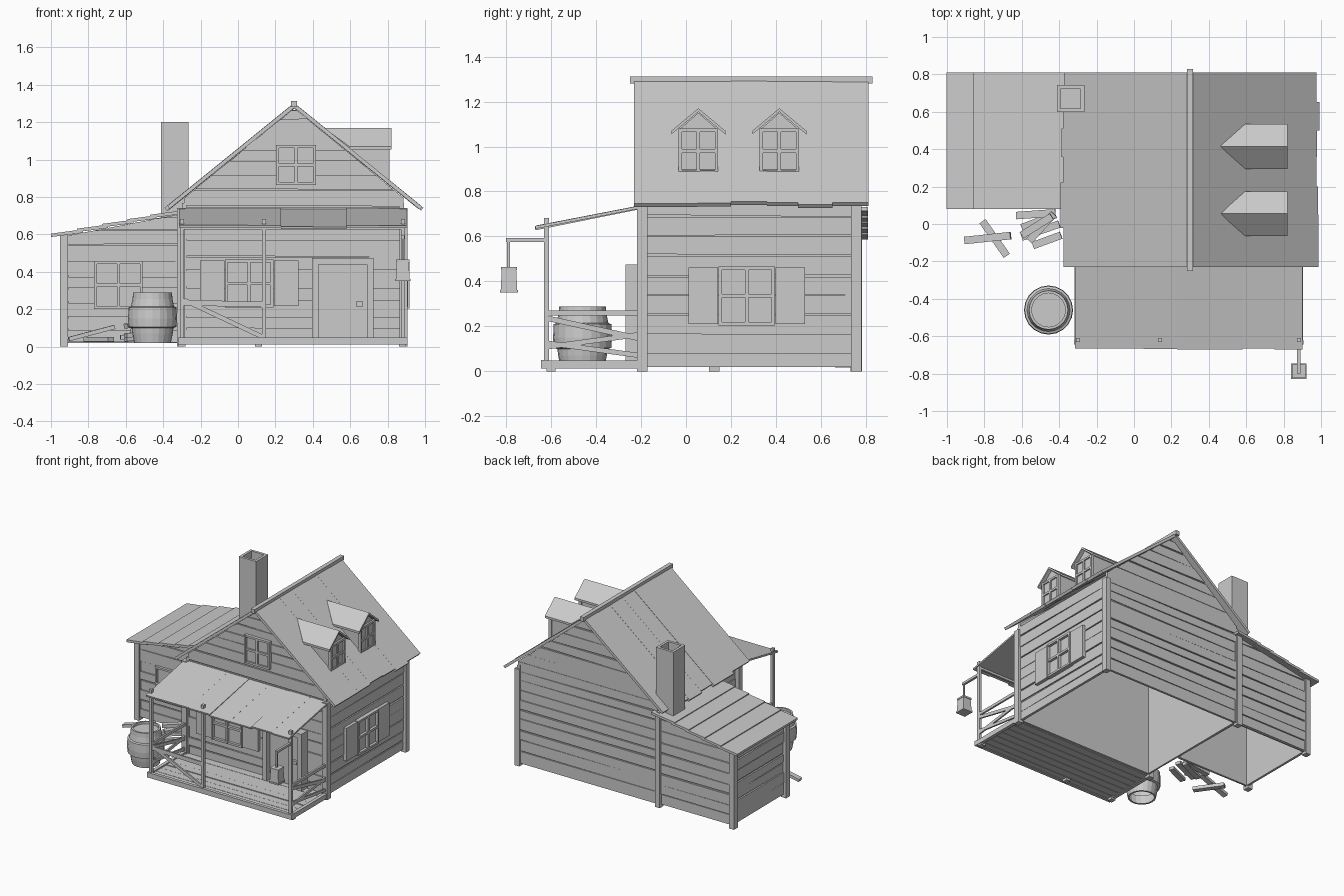
import bpy, bmesh, math, random
from mathutils import Vector as V

if "Cube" in bpy.data.objects:
    bpy.data.objects.remove(bpy.data.objects["Cube"])
random.seed(4)
def rnd(a): return random.uniform(-a, a)

class Part:
    """Collects solids into one named mesh object."""
    def __init__(self, name):
        self.name, self.bm = name, bmesh.new()
    def prism(self, pts, vec):
        a = [self.bm.verts.new(p) for p in pts]
        b = [self.bm.verts.new(V(p) + V(vec)) for p in pts]
        self.bm.faces.new(a)
        self.bm.faces.new(b[::-1])
        for i in range(len(a)):
            j = (i + 1) % len(a)
            self.bm.faces.new((a[i], b[i], b[j], a[j]))
    def box(self, x0, x1, y0, y1, z0, z1):
        self.prism([(x0, y0, z0), (x1, y0, z0), (x1, y1, z0), (x0, y1, z0)], (0, 0, z1 - z0))
    def beam(self, p, q, w, t):
        p, q = V(p), V(q)
        d = (q - p).normalized()
        s = d.cross(V((0, 0, 1))).normalized()
        n = s.cross(d)
        s, n = s * w / 2, n * t / 2
        self.prism([p - s - n, p + s - n, p + s + n, p - s + n], q - p)
    def done(self):
        bmesh.ops.recalc_face_normals(self.bm, faces=self.bm.faces)
        me = bpy.data.meshes.new(self.name)
        self.bm.to_mesh(me)
        self.bm.free()
        ob = bpy.data.objects.new(self.name, me)
        bpy.context.collection.objects.link(ob)
        return ob

def plank_wall(name, at, out, lo, hi, top, brk=None):
    """Uneven boards on a backing panel; lo(z)/hi(z) give the wall ends, at(u,z) places a point."""
    w = Part(name)
    out = V(out)
    def outline(z0, z1):
        zs = [z0] + [b for b in (brk or []) if z0 < b < z1] + [z1]
        return [at(hi(z), z) for z in zs] + [at(lo(z), z) for z in reversed(zs)]
    w.prism([V(p) - out * .012 for p in outline(.02, top)], -out * .012)
    z = .02
    while z < top - .02:
        h = min(z + random.uniform(.065, .095), top)
        pts = [V(p) for p in outline(z + .003, h - .003)]
        n = len(pts) // 2
        pts[0].z += rnd(.006)
        pts[-1].z += rnd(.006)
        o = random.uniform(-.006, .001)
        w.prism([p + out * o for p in pts], -out * .014)
        z = h
    w.done()

# walls of the main house
half = lambda z: min(.585, max(.008, (1.275 - z) / .82))
gl, gr = (lambda z: .3 - half(z)), (lambda z: .3 + half(z))
for nm, y, s in (("front_wall", -.198, -1), ("back_wall", .77, 1)):
    plank_wall(nm, lambda u, z, y=y: (u, y, z), (0, s, 0), gl, gr, 1.265, [.795])
for nm, x, s in (("right_wall", .888, 1), ("left_wall", -.3, -1)):
    plank_wall(nm, lambda u, z, x=x: (x, u, z), (s, 0, 0), lambda z: -.2, lambda z: .77, .77)

# walls of the side shed
shed_lo = lambda z: -.93 if z < .59 else -.93 + (z - .59) / .19
for nm, y, s in (("shed_front_wall", .115, -1), ("shed_back_wall", .77, 1)):
    plank_wall(nm, lambda u, z, y=y: (u, y, z), (0, s, 0), shed_lo, lambda z: -.3, .705, [.59])
plank_wall("shed_left_wall", lambda u, z: (-.93, u, z), (-1, 0, 0), lambda z: .115, lambda z: .77, .595)

posts = Part("corner_posts")
for x, y, h in ((-.305, -.195, .74), (.885, -.195, .74), (.885, .757, .74), (-.305, .76, .73),
                (-.93, .755, .6), (-.93, .125, .6)):
    posts.box(x - .021, x + .021, y - .023, y + .023, 0, h)
posts.done()

# main roof: long boards down both slopes
roof = Part("main_roof")
for sgn, ys in ((1, (-.23, .05, .2, .36, .5, .65, .81)), (-1, (-.23, -.02, .22, .36, .51, .66, .81))):
    for y0, y1 in zip(ys, ys[1:]):
        L, o = .675 + rnd(.012), rnd(.003)
        roof.beam((.3, (y0 + y1) / 2, 1.288 + o), (.3 + sgn * L, (y0 + y1) / 2, 1.288 + o - L * .81),
                  y1 - y0 + .002, .02)
roof.done()
ridge = Part("ridge_beam")
ridge.box(.284, .316, -.25, .83, 1.28, 1.312)
ridge.done()

# shed roof: overlapping strips
sr = Part("shed_roof")
xs = (-1, -.86, -.725, -.59, -.47, -.3)
for i, (x0, x1) in enumerate(zip(xs, xs[1:])):
    z = .59 + (x0 + 1) * .19
    sr.beam((x0, .445, z + .005), (x1 + .03, .445, z + .005 + (x1 - x0) * .16), .73, .018)
sr.done()

# hollow chimney
ch = Part("chimney")
for a in ((-.412, -.392, .598, .742), (-.285, -.265, .598, .742),
          (-.392, -.285, .598, .618), (-.392, -.285, .722, .742)):
    ch.box(*a, .66, 1.2)
ch.box(-.392, -.285, .618, .722, .9, 1.1)
ch.done()

# porch floor, roof and posts
fl = Part("porch_floor")
for i in range(7):
    y = -.635 + i * .063
    fl.box(-.31, .9, y, y + .059, .018, .038 + rnd(.003))
fl.box(-.32, .905, -.645, -.62, .012, .05)
for x in (-.305, .89):
    fl.box(x - .013, x + .013, -.64, -.2, .012, .048)
for x in (-.3, .11, .88):
    fl.box(x - .018, x + .018, -.62, -.58, 0, .03)
fl.done()
pr = Part("porch_roof")
xs = (-.315, .05, .23, .4, .58, .75, .9)
for x0, x1 in zip(xs, xs[1:]):
    d = rnd(.006)
    x = (x0 + x1) / 2
    pr.beam((x, -.667 + rnd(.004), .637 + d), (x, -.19, .732 + d * .4), x1 - x0, .013)
pr.done()
pp = Part("porch_posts")
for x in (-.3, .14, .882):
    pp.box(x - .011, x + .011, -.632, -.609, .03, .682)
pp.box(-.31, .89, -.628, -.612, .625, .642)
pp.done()
rl = Part("porch_railings")
rl.beam((-.3, -.62, .235), (.14, -.62, .225), .012, .03)
rl.beam((-.29, -.62, .25), (.135, -.62, .05), .012, .024)
for x in (-.3, .885):
    rl.beam((x, -.62, .26), (x, -.2, .26), .014, .022)
    rl.beam((x, -.61, .235), (x, -.2, .145), .012, .024)
    rl.beam((x, -.61, .11), (x, -.2, .165), .012, .022)
    rl.beam((x, -.61, .125), (x, -.2, .07), .012, .022)
rl.done()

# windows: frame, cross bars, pane and optional shutters
def window(name, face, c, u0, u1, z0, z1, shutters=False, d=.02):
    w = Part(name)
    def b(a0, a1, h0, h1, depth, back=-.01):
        if face == "front":
            w.box(a0, a1, c - depth, c - back, h0, h1)
        else:
            w.box(c + back, c + depth, a0, a1, h0, h1)
    f, um, zm = .015, (u0 + u1) / 2, (z0 + z1) / 2
    b(u0, u1, z0, z1, d * .3)
    for a in ((u0, u0 + f), (um - .008, um + .008), (u1 - f, u1)):
        b(*a, z0, z1, d)
    for h in ((z0, z0 + f), (zm - .008, zm + .008), (z1 - f, z1)):
        b(u0 + .001, u1 - .001, *h, d * .95)
    if shutters:
        for a0, a1 in ((u0 - .133, u0 - .003), (u1 + .003, u1 + .133)):
            b(a0, a1, z0 + .006, z1 - .004, .022)
    w.done()
window("porch_window", "front", -.198, -.07, .19, .21, .465, True, .03)
window("side_window", "right", .888, .145, .395, .205, .467, True, .03)
window("gable_window", "front", -.198, .203, .417, .865, 1.077)
window("shed_window", "front", .115, -.77, -.51, .2, .457)

# door
dr = Part("front_door")
dr.box(.395, .43, -.27, -.19, .04, .475)
dr.box(.69, .725, -.27, -.19, .04, .475)
dr.box(.43, .69, -.27, -.19, .44, .475)
dr.box(.43, .69, -.225, -.19, .04, .44)
dr.box(.63, .668, -.245, -.225, .215, .24)
dr.done()

# dormers on the right slope
for i, y in enumerate((.055, .415)):
    dm = Part(f"dormer_{i + 1}")
    dm.prism([(.795, y - .08, .885), (.795, y - .08, 1.08), (.56, y - .08, 1.08)], (0, .16, 0))
    dm.prism([(.795, y - .08, 1.08), (.795, y + .08, 1.08), (.795, y, 1.15)], (-.25, 0, 0))
    dm.done()
    dr = Part(f"dormer_roof_{i + 1}")
    for s in (-1, 1):
        e = y + s * .12
        dr.prism([(.46, y, 1.17), (.82, y, 1.17), (.82, e, 1.07), (.595, e, 1.07)], (0, 0, -.016))
    dr.done()
    window(f"dormer_window_{i + 1}", "right", .795, y - .088, y + .088, .88, 1.08, d=.015)

# barrel: lathed staves with two hoops
prof = [(.085, .02), (.098, .02), (.108, .07), (.112, .1), (.128, .105), (.131, .15), (.128, .21),
        (.115, .215), (.107, .255), (.104, .288), (.09, .288), (.09, .27), (.0005, .27)]
b = Part("barrel")
N = 20
rings = [[b.bm.verts.new((-.457 + r * math.cos(k * math.tau / N), -.46 + r * math.sin(k * math.tau / N), z))
          for k in range(N)] for r, z in prof]
for r0, r1 in zip(rings, rings[1:]):
    for k in range(N):
        b.bm.faces.new((r0[k], r0[(k + 1) % N], r1[(k + 1) % N], r1[k]))
b.done()

# hanging lantern with bracket
ln = Part("lantern")
ln.box(.872, .89, -.8, -.61, .575, .593)
ln.box(.876, .886, -.795, -.783, .46, .58)
top = [(-.032, -.032), (.032, -.032), (.032, .032), (-.032, .032)]
lo = [ln.bm.verts.new((.881 + x * 1.15, -.787 + y * 1.15, .36)) for x, y in top]
hi = [ln.bm.verts.new((.881 + x, -.787 + y, .455)) for x, y in top]
ln.bm.faces.new(lo[::-1])
ln.bm.faces.new(hi)
for k in range(4):
    j = (k + 1) % 4
    ln.bm.faces.new((lo[k], lo[j], hi[j], hi[k]))
ln.box(.84, .922, -.828, -.746, .35, .362)
ln.box(.845, .917, -.823, -.751, .452, .465)
ln.done()

# loose lumber beside the shed
lum = Part("loose_lumber")
lum.beam((-.905, -.088, .04), (-.66, -.062, .105), .04, .022)
lum.beam((-.81, .015, .04), (-.68, -.17, .04), .04, .025)
for p, q, z in (((-.6, -.02), (-.42, .05), .04), ((-.6, -.07), (-.4, .0), .06), ((-.54, -.115), (-.39, -.06), .04),
                ((-.63, .045), (-.42, .06), .05), ((-.56, -.09), (-.43, .055), .085), ((-.6, -.06), (-.44, .04), .11)):
    lum.beam((*p, z), (*q, z + .015), .04, .024)
lum.done()
